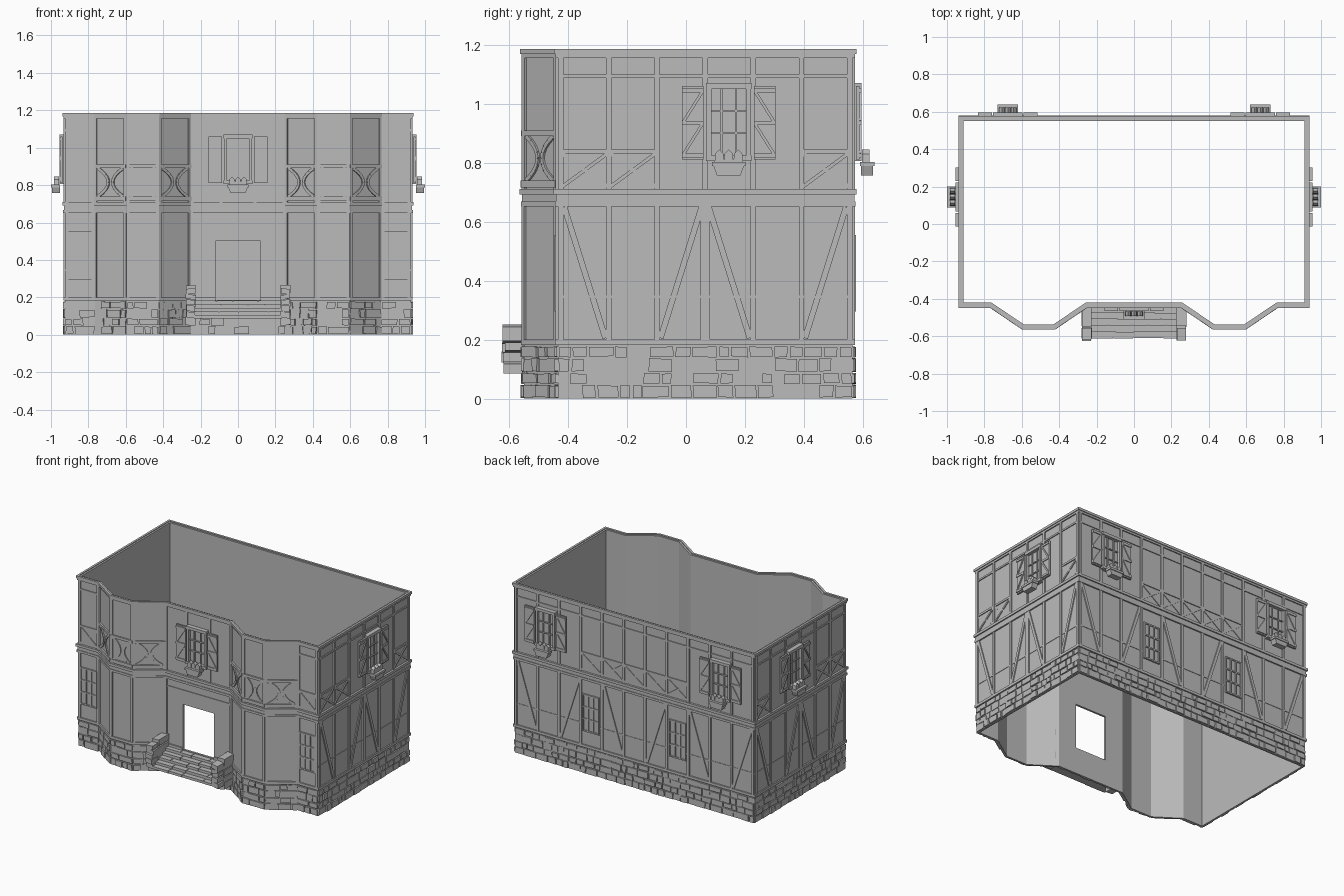
import bpy, bmesh, random
from math import hypot
from mathutils import Vector

random.seed(4)
if "Cube" in bpy.data.objects:
    bpy.data.objects.remove(bpy.data.objects["Cube"])

grey = bpy.data.materials.new("plain grey")
grey.use_nodes = True
grey.diffuse_color = (0.5, 0.5, 0.5, 1)
grey.node_tree.nodes["Principled BSDF"].inputs["Base Color"].default_value = (0.5, 0.5, 0.5, 1)

parts = {}


def part(name):
    return parts.setdefault(name, bmesh.new())


# Footprint, anticlockwise from the right door jamb to the left one
half = [(0.12, -0.435), (0.255, -0.435), (0.425, -0.55), (0.595, -0.55),
        (0.765, -0.435), (0.925, -0.435), (0.925, 0.565)]
outline = [Vector(p) for p in half + [(-x, y) for x, y in reversed(half)]]
COUNT = len(outline)


def offset_point(i, d):
    a, b, c = outline[i - 1], outline[i], outline[(i + 1) % COUNT]
    e, f = (b - a).normalized(), (c - b).normalized()
    n, m = Vector((e.y, -e.x)), Vector((f.y, -f.x))
    return b + (n + m) * d / (1 + n.dot(m))


def strip(name, z0, z1, outer, inner=-0.014, closed=True):
    """Wall or band following the footprint."""
    bm = part(name)
    loops = []
    for i in range(COUNT):
        o, n = offset_point(i, outer), offset_point(i, inner)
        loops.append([bm.verts.new((*p, z)) for p, z in ((o, z0), (o, z1), (n, z1), (n, z0))])
    for i in range(COUNT if closed else COUNT - 1):
        a, b = loops[i], loops[(i + 1) % COUNT]
        for k in range(4):
            j = (k + 1) % 4
            bm.faces.new((a[k], b[k], b[j], a[j]))
    if not closed:
        bm.faces.new(loops[0])
        bm.faces.new(loops[-1])


def prism(name, face, pts, d0, d1):
    """Polygon given along a facade and upward, pushed out along its normal."""
    bm = part(name)
    p, q = face
    e = (q - p).normalized()
    n = Vector((e.y, -e.x))
    rings = [[bm.verts.new((*(p + e * u + n * d), z)) for u, z in pts] for d in (d0, d1)]
    for ring in rings:
        bm.faces.new(ring)
    for k in range(len(pts)):
        j = (k + 1) % len(pts)
        bm.faces.new((rings[0][k], rings[0][j], rings[1][j], rings[1][k]))


def rect(name, face, u0, u1, z0, z1, d0, d1):
    prism(name, face, [(u0, z0), (u1, z0), (u1, z1), (u0, z1)], d0, d1)


def bar(name, face, a, b, w=0.018, d=0.008, d0=-0.002):
    """Straight timber between two points of a facade."""
    du, dz = b[0] - a[0], b[1] - a[1]
    s = w / 2 / hypot(du, dz)
    u, z = -dz * s, du * s
    prism(name, face, [(a[0] - u, a[1] - z), (b[0] - u, b[1] - z),
                       (b[0] + u, b[1] + z), (a[0] + u, a[1] + z)], d0, d)


def window(face, c):
    """Upper window with shutters and a planted flower box."""
    rect("window_pane", face, c - 0.07, c + 0.07, 0.82, 1.05, 0, 0.006)
    for s in (-1, 1):
        bar("window_frame", face, (c + s * 0.067, 0.81), (c + s * 0.067, 1.065), 0.016, 0.026)
        bar("window_bars", face, (c + s * 0.024, 0.82), (c + s * 0.024, 1.05), 0.007, 0.014)
        a, b = sorted((c + s * 0.085, c + s * 0.158))
        rect("shutter", face, a, b, 0.81, 1.06, 0.012, 0.024)
        for z in (0.825, 0.935, 1.045):
            bar("shutter_battens", face, (a, z), (b, z), 0.014, 0.03, 0.02)
        for z in (0.83, 0.94):
            bar("shutter_battens", face, (c + s * 0.09, z + 0.1), (c + s * 0.153, z), 0.01, 0.03, 0.02)
    for z, w in ((0.815, 0.018), (1.06, 0.02)):
        bar("window_frame", face, (c - 0.078, z), (c + 0.078, z), w, 0.03)
    for z in (0.9, 0.975):
        bar("window_bars", face, (c - 0.065, z), (c + 0.065, z), 0.007, 0.014)
    prism("flower_box", face, [(c - 0.04, 0.757), (c + 0.04, 0.757),
                               (c + 0.052, 0.79), (c - 0.052, 0.79)], 0.028, 0.07)
    rect("flower_box", face, c - 0.056, c + 0.056, 0.788, 0.803, 0.026, 0.075)
    for k in (-1, 0, 1):
        u = c + k * 0.032
        prism("plants", face, [(u - 0.016, 0.8), (u + 0.016, 0.8), (u + 0.014, 0.83),
                               (u, 0.845), (u - 0.014, 0.83)], 0.032, 0.058)


def lattice(face, c):
    """Ground floor leaded window."""
    rect("lattice_pane", face, c - 0.06, c + 0.06, 0.3, 0.55, 0, 0.004)
    for k in range(4):
        u, z = c - 0.06 + k * 0.04, 0.3 + k * 0.25 / 3
        bar("lattice_bars", face, (u, 0.295), (u, 0.555), 0.009, 0.011)
        bar("lattice_bars", face, (c - 0.06, z), (c + 0.06, z), 0.009, 0.011)


def timbered(face, panels, braces, crossed, wide=()):
    """Posts, rails, leaning braces and crossed panels of a long facade."""
    length = (face[1] - face[0]).length
    step = (length - 0.02) / panels
    us = [0.01 + step * i for i in range(panels + 1)]
    for i, u in enumerate(us):
        bar("lower_posts", face, (u, 0.2), (u, 0.655), 0.032 if i in wide else 0.018)
        bar("upper_posts", face, (u, 0.71), (u, 1.17))
    bar("lower_rail", face, (0, 0.345), (length, 0.345), 0.008, 0.003)
    bar("upper_rail", face, (0, 1.093), (length, 1.093), 0.012, 0.006)
    for i, lean in braces.items():
        a, b = (us[i] + 0.012, us[i + 1] - 0.012)[::lean]
        bar("braces", face, (a, 0.65), (b, 0.205), 0.02, 0.007)
    for i in crossed:
        a, b = us[i], us[i + 1]
        bar("cross_rail", face, (a, 0.838), (b, 0.838), 0.014, 0.006)
        bar("cross_braces", face, (a, 0.715), (b, 0.835), 0.012, 0.006)
        bar("cross_braces", face, (a, 0.835), (b, 0.715), 0.012, 0.005)


# Walls and horizontal bands
strip("plinth", 0, 0.185, 0)
strip("lower_wall", 0.185, 0.5, 0, closed=False)
strip("upper_wall", 0.5, 1.18, 0)
strip("sill_band", 0.182, 0.2, 0.009, 0, closed=False)
for low, high, out in ((0.652, 0.668, 0.01), (0.668, 0.692, 0.006), (0.692, 0.71, 0.014),
                       (1.155, 1.168, 0.008), (1.168, 1.185, 0.013)):
    strip("floor_bands", low, high, out, -0.002)

faces = [(outline[i], outline[(i + 1) % COUNT]) for i in range(COUNT)]
right, back, left = faces[5], faces[6], faces[7]
centre = (outline[-2], outline[1])

# Side and back facades
timbered(right, 6, {0: 1, 2: -1, 3: 1, 5: -1}, (0, 1, 5), (3,))
timbered(left, 6, {0: 1, 2: -1, 3: 1, 5: -1}, (0, 4, 5), (3,))
timbered(back, 11, {0: 1, 2: -1, 4: 1, 6: -1, 8: 1, 10: -1}, range(3, 8))
window(right, 0.58)
window(left, 0.42)
for s in (-1, 1):
    window(back, 0.925 + s * 0.675)
    lattice(back, 0.925 + s * 0.335)

# Front outer panels
for face in (faces[4], faces[8]):
    timbered(face, 1, {}, (0,))
    lattice(face, 0.08)

# Bays with curved braces
for face in faces[1:4] + faces[9:12]:
    length = (face[1] - face[0]).length
    mid = length / 2
    for u in (0.006, length - 0.006):
        bar("bay_lower_posts", face, (u, 0.2), (u, 0.655), 0.016)
        bar("bay_upper_posts", face, (u, 0.71), (u, 1.17), 0.018)
    bar("bay_rail", face, (0, 0.9), (length, 0.9), 0.018, 0.01)
    bar("bay_rail", face, (0, 0.728), (length, 0.728), 0.024, 0.011)
    for s in (-1, 1):
        arc = [(mid + s * (0.014 + (mid - 0.034) * (k / 4) ** 2), 0.815 + 0.019 * k)
               for k in range(-4, 5)]
        for a, b in zip(arc, arc[1:]):
            bar("bay_curved_braces", face, a, b, 0.016, 0.007)

# Entrance facade
for u in (0.008, 0.502):
    bar("entrance_posts", centre, (u, 0.2), (u, 0.655), 0.014)
    bar("entrance_posts", centre, (u, 0.71), (u, 1.17), 0.016)
for u in (0.165, 0.345):
    bar("entrance_posts", centre, (u, 0.71), (u, 1.17), 0.016, 0.006)
bar("entrance_rail", centre, (0, 0.597), (0.51, 0.597), 0.012, 0.005)
window(centre, 0.255)

# Rough stone facing of the plinth
for face in faces[1:-2] + [centre]:
    length = (face[1] - face[0]).length
    z = 0.0
    for h in (0.048, 0.04, 0.05, 0.04):
        u = 0.0
        while u < length - 0.01:
            w = random.uniform(0.035, 0.095)
            if length - u - w < 0.03:
                w = length - u
            j = [random.uniform(0.001, 0.006) for _ in range(8)]
            prism("plinth_stones", face,
                  [(u + j[0], z + j[1]), (u + w - j[2], z + j[3]),
                   (u + w - j[4], z + h - j[5]), (u + j[6], z + h - j[7])],
                  -0.002, random.uniform(0.002, 0.012))
            u += w
        z += h

# Entrance steps made of stone slabs
for k in range(5):
    out, top = 0.04 + 0.034 * k, 0.182 - 0.019 * k
    rect("steps", centre, 0.02, 0.49, 0.087, top - 0.004, out - 0.042, out - 0.003)
    u = 0.02
    while u < 0.485:
        w = random.uniform(0.07, 0.16)
        end = 0.49 if u + w > 0.44 else u + w
        rect("step_slabs", centre, u + 0.002, end - 0.002, top - 0.017, top,
             out - 0.036, out + random.uniform(-0.003, 0.003))
        u = end

# Stacked stone piers beside the steps
for c in (0.002, 0.508):
    for near, far, tops in ((0.12, 0.183, (0.09, 0.125, 0.16, 0.19, 0.218, 0.25)),
                            (0.0, 0.115, (0.05, 0.1, 0.145, 0.19, 0.222, 0.268))):
        for z0, z1 in zip(tops, tops[1:]):
            w, t, s = random.uniform(0.022, 0.028), random.uniform(-0.006, 0.006), random.uniform(-0.01, 0.008)
            prism("pier_stones", centre, [(c - w, z0 - t), (c + w, z0 + t),
                                          (c + w, z1 - 0.003 + t), (c - w, z1 - 0.003 - t)],
                  near, far + s)

# Turn every part into an object
for name, bm in parts.items():
    bmesh.ops.recalc_face_normals(bm, faces=bm.faces)
    mesh = bpy.data.meshes.new(name)
    bm.to_mesh(mesh)
    bm.free()
    mesh.materials.append(grey)
    bpy.context.scene.collection.objects.link(bpy.data.objects.new(name, mesh))
